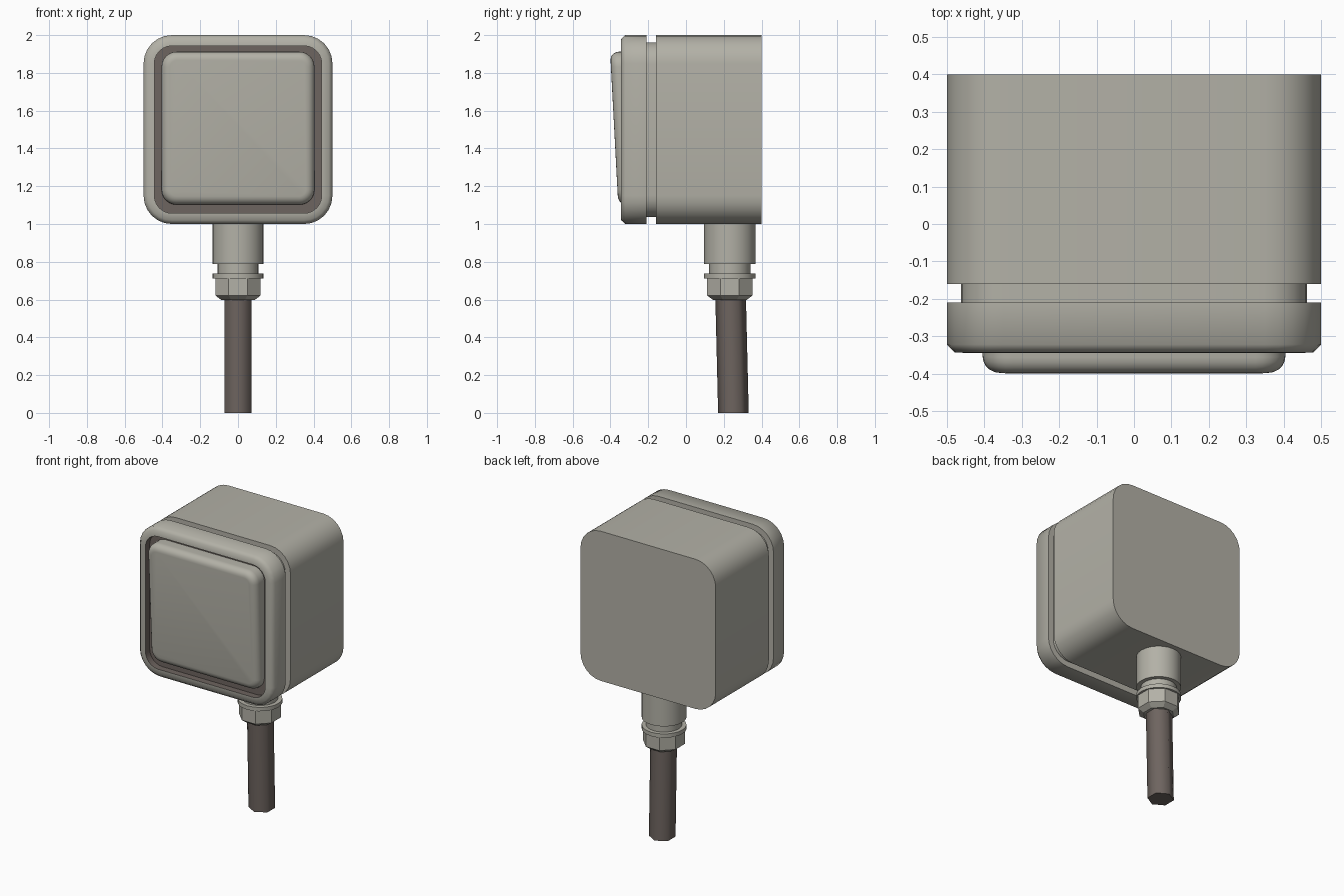
import bpy, bmesh, math
from mathutils import Vector

if "Cube" in bpy.data.objects:
    bpy.data.objects.remove(bpy.data.objects["Cube"])


def material(name, rgb):
    m = bpy.data.materials.new(name)
    m.diffuse_color = (*rgb, 1)
    m.use_nodes = True
    m.node_tree.nodes["Principled BSDF"].inputs["Base Color"].default_value = m.diffuse_color
    return m


GREY = material("warm grey plastic", (0.45, 0.44, 0.385))
BROWN = material("dark brown rubber", (0.155, 0.128, 0.115))


def rounded_square(half, radius, y, cz, segs=6):
    pts = []
    for q, (sx, sz) in enumerate(((1, 1), (-1, 1), (-1, -1), (1, -1))):
        for i in range(segs + 1):
            a = math.pi / 2 * (q + i / segs)
            pts.append(Vector((sx * (half - radius) + radius * math.cos(a), y,
                               cz + sz * (half - radius) + radius * math.sin(a))))
    return pts


def circle(radius, z, sides, y, turn=0.0):
    return [Vector((radius * math.cos(turn + math.tau * i / sides),
                    y + radius * math.sin(turn + math.tau * i / sides), z))
            for i in range(sides)]


def loft(name, rings, mats, dark_from=None, angle=35):
    """Skin a list of rings, cap both ends; bands from dark_from on use the second material."""
    bm = bmesh.new()
    loops = [[bm.verts.new(p) for p in r] for r in rings]
    n = len(loops[0])
    bm.faces.new(loops[0])
    for k in range(len(loops) - 1):
        a, b = loops[k], loops[k + 1]
        for i in range(n):
            j = (i + 1) % n
            f = bm.faces.new((a[i], a[j], b[j], b[i]))
            f.material_index = int(dark_from is not None and k >= dark_from)
    cap = bm.faces.new(loops[-1])
    cap.material_index = int(dark_from is not None)
    bmesh.ops.recalc_face_normals(bm, faces=bm.faces[:])
    me = bpy.data.meshes.new(name)
    bm.to_mesh(me)
    bm.free()
    for m in mats:
        me.materials.append(m)
    ob = bpy.data.objects.new(name, me)
    bpy.context.collection.objects.link(ob)
    bpy.ops.object.select_all(action='DESELECT')
    ob.select_set(True)
    bpy.context.view_layer.objects.active = ob
    bpy.ops.object.shade_smooth_by_angle(angle=math.radians(angle))
    return ob


# Housing block and the narrower groove behind the bezel
loft("housing", [rounded_square(0.5, 0.15, y, 1.5) for y in (0.4, -0.16)], [GREY])
loft("groove_core", [rounded_square(0.462, 0.115, y, 1.5) for y in (-0.15, -0.22)], [GREY])

# Front bezel with soft outer edge and a dark recess
bezel = [(0.5, 0.15, -0.21), (0.5, 0.15, -0.322), (0.48, 0.13, -0.343),
         (0.443, 0.093, -0.345), (0.443, 0.093, -0.30)]
loft("bezel", [rounded_square(h, r, y, 1.5) for h, r, y in bezel], [GREY, BROWN],
     dark_from=3, angle=50)

# Tilted rocker button with rounded front edge
half, fillet = 0.405, 0.045
profile = [(half, 0.08, -0.28)]
for i in range(6):
    a = math.pi / 2 * i / 5
    inset = fillet * (1 - math.cos(a))
    profile.append((half - inset, 0.08 - inset, -0.355 - fillet * math.sin(a)))
rings = [rounded_square(h, r, y, 1.507) for h, r, y in profile]
for ring in rings[1:]:
    for p in ring:
        p.y += 0.053 * (1.88 - p.z)
loft("rocker_button", rings, [GREY], angle=40)

# Cable gland: socket, neck, washer
GY = 0.232
gland = [(0.136, 1.01), (0.136, 0.788), (0.109, 0.788), (0.109, 0.738),
         (0.136, 0.738), (0.136, 0.712), (0.10, 0.712)]
loft("cable_gland", [circle(r, z, 24, GY) for r, z in gland], [GREY])

# Octagonal nut with tapered end
nut = [(0.13, 0.715), (0.13, 0.622), (0.095, 0.597)]
loft("gland_nut", [circle(r, z, 8, GY, math.pi / 8) for r, z in nut], [GREY], angle=20)

# Slightly slanted six-sided cable
loft("cable", [circle(0.081, z, 6, y, math.pi / 2) for z, y in ((0.62, 0.236), (0.0, 0.251))],
     [BROWN], angle=65)
